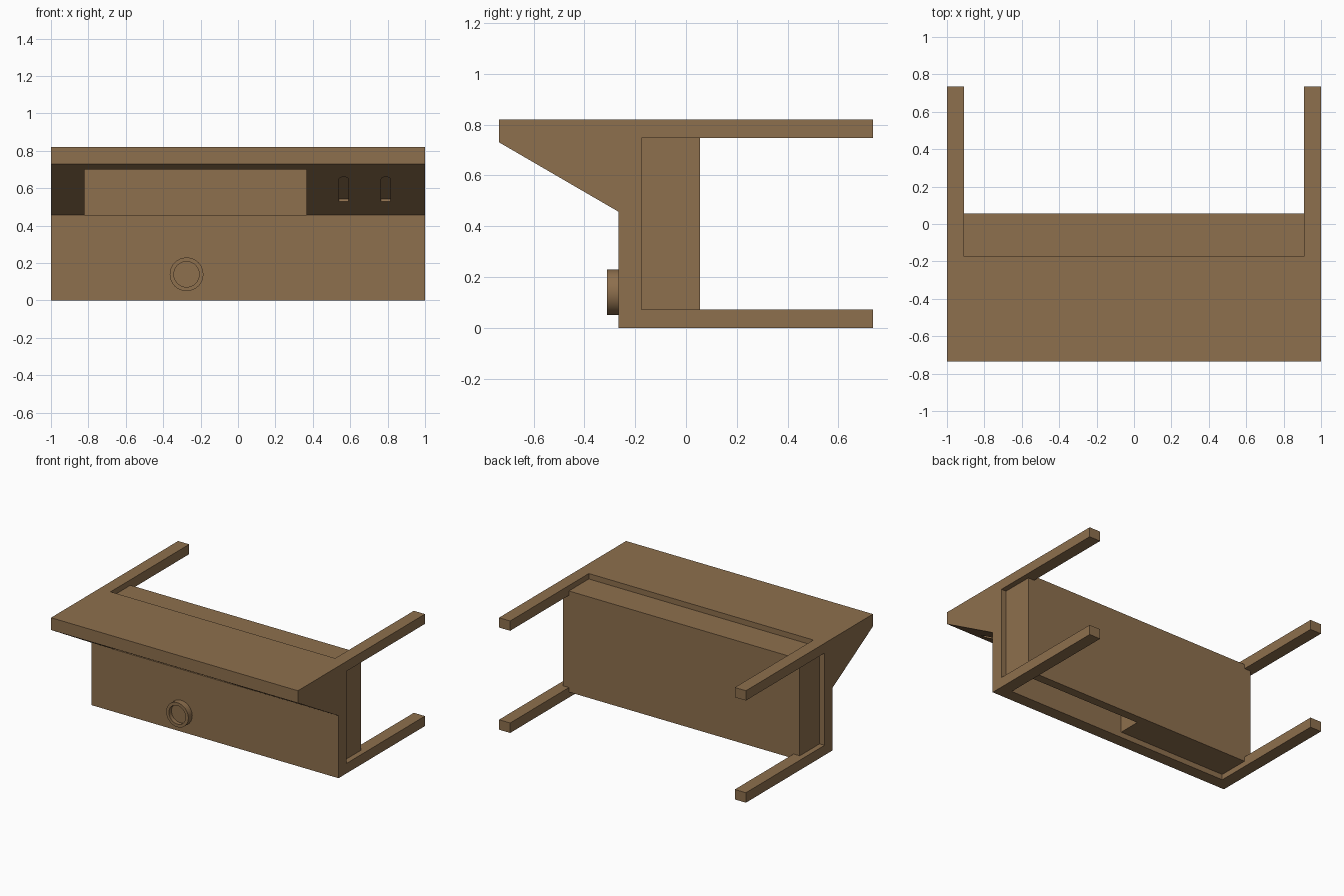
import bpy, bmesh, math
from mathutils import Vector

if "Cube" in bpy.data.objects:
    bpy.data.objects.remove(bpy.data.objects["Cube"])

brown = bpy.data.materials.new("brown")
brown.diffuse_color = (0.27, 0.16, 0.075, 1)
brown.use_nodes = True
brown.node_tree.nodes["Principled BSDF"].inputs["Base Color"].default_value = brown.diffuse_color


def prism(name, points, direction):
    """Extrude a closed 3D outline along a direction."""
    bm = bmesh.new()
    face = bm.faces.new([bm.verts.new(p) for p in points])
    ext = bmesh.ops.extrude_face_region(bm, geom=[face])
    verts = [g for g in ext["geom"] if isinstance(g, bmesh.types.BMVert)]
    bmesh.ops.translate(bm, verts=verts, vec=direction)
    bmesh.ops.recalc_face_normals(bm, faces=bm.faces)
    me = bpy.data.meshes.new(name)
    bm.to_mesh(me)
    bm.free()
    ob = bpy.data.objects.new(name, me)
    bpy.context.collection.objects.link(ob)
    me.materials.append(brown)
    return ob


def box(name, x0, x1, y0, y1, z0, z1):
    pts = [(x0, y0, z0), (x1, y0, z0), (x1, y1, z0), (x0, y1, z0)]
    return prism(name, pts, (0, 0, z1 - z0))


def cut(ob, cutter):
    cutter.hide_render = True
    mod = ob.modifiers.new("cut", "BOOLEAN")
    mod.operation = "DIFFERENCE"
    mod.solver = "EXACT"
    mod.object = cutter
    bpy.context.view_layer.objects.active = ob
    bpy.ops.object.modifier_apply(modifier=mod.name)
    bpy.data.objects.remove(cutter)


# housing: side profile with sloped nose and upper and lower arms
profile = [(-.265, 0), (.735, 0), (.735, .073), (-.175, .073), (-.175, .748),
           (.735, .748), (.735, .82), (-.735, .82), (-.735, .73), (-.265, .457)]
housing = prism("housing", [(-1, y, z) for y, z in profile], (2, 0, 0))

# open middle leaves four corner arms
cut(housing, box("arm_gap", -.91, .91, -.175, 1, -.2, 1))

# display recess in the sloped face
cut(housing, box("display_recess", -.82, .365, -1, -.2, .457, .70))

# two round-topped slots in the sloped face
slope = Vector((0, -.47, .273)).normalized()
normal = Vector((0, -slope.z, slope.y))
r, length = .025, .26
for cx in (.565, .79):
    start = Vector((cx, -.265 - (.53 - .457) * .47 / .273, .53))
    outline = [(-r, 0), (r, 0)]
    outline += [(r * math.cos(a), length - r + r * math.sin(a))
                for a in [math.pi * i / 10 for i in range(11)]]
    pts = [start + Vector((u, 0, 0)) + slope * v - normal * .015 for u, v in outline]
    cut(housing, prism("slot_cutter", pts, normal * .06))

# rear box set into the arms, with a pocket open at the bottom
rear_box = box("rear_box", -.96, .96, -.175, .055, .04, .78)
cut(rear_box, box("pocket", -.036, .91, -.3, -.01, -.1, .4))

# round front knob with a sunken face
def circle(radius, y, n=32):
    return [(-.275 + radius * math.cos(2 * math.pi * i / n), y,
             .14 + radius * math.sin(2 * math.pi * i / n)) for i in range(n)]

knob = prism("knob", circle(.09, -.31), (0, .045, 0))
cut(knob, prism("knob_recess", circle(.068, -.35), (0, .07, 0)))
bpy.ops.object.select_all(action="DESELECT")
knob.select_set(True)
bpy.context.view_layer.objects.active = knob
bpy.ops.object.shade_smooth_by_angle(angle=math.radians(30))
